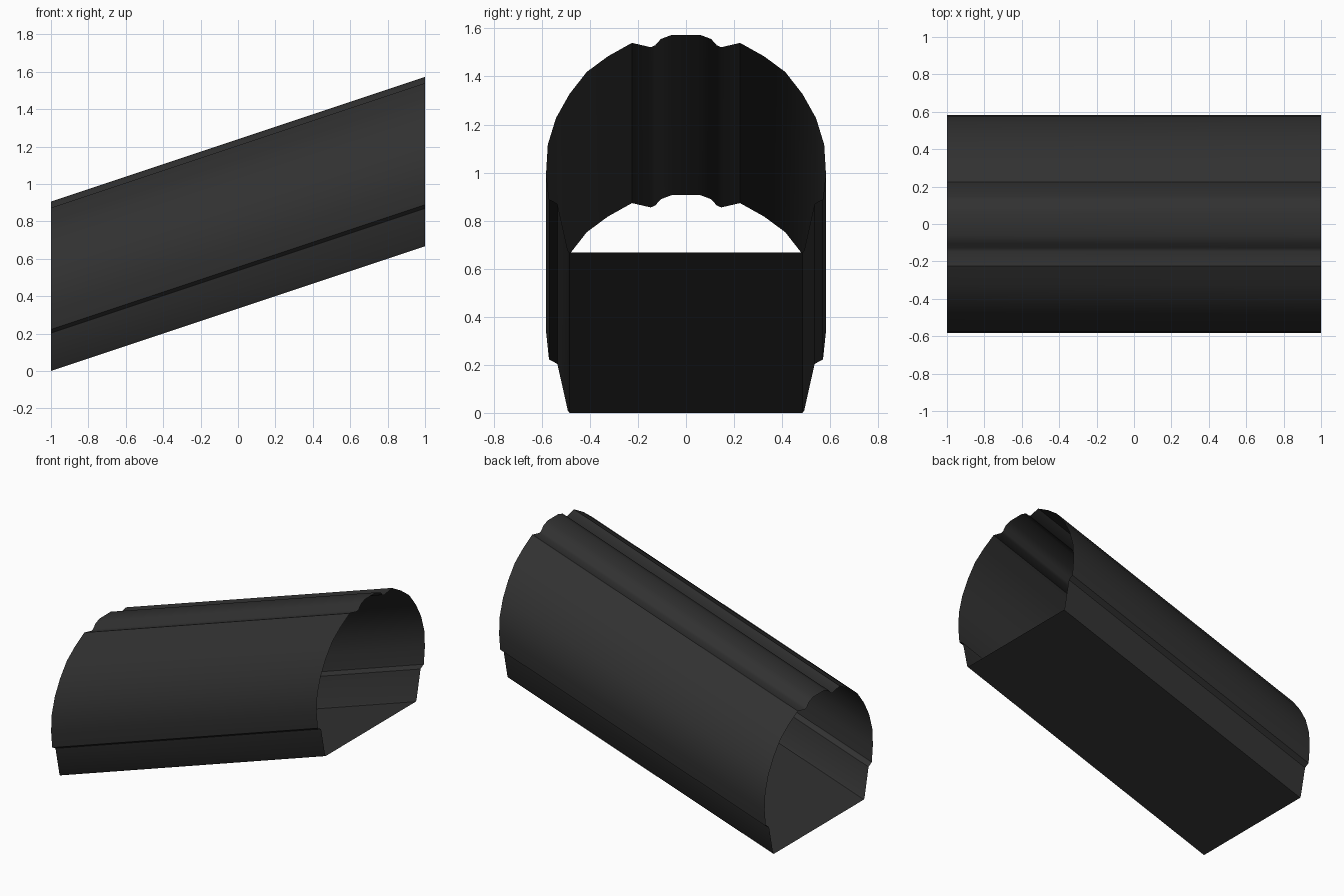
import bpy, bmesh, math

if "Cube" in bpy.data.objects:
    bpy.data.objects.remove(bpy.data.objects["Cube"])

SLOPE = 2 / 3          # total rise from the low end to the high end
# right half of the cross-section (y, z) at the low end, floor to crown
half = [(0.485, 0.0), (0.492, 0.01), (0.535, 0.203), (0.55, 0.212), (0.57, 0.222),
        (0.582, 0.335), (0.575, 0.45), (0.541, 0.56), (0.485, 0.66),
        (0.413, 0.752), (0.325, 0.817), (0.225, 0.873),
        (0.147, 0.855), (0.128, 0.863), (0.105, 0.889), (0.06, 0.906)]
loop = half + [(-y, z) for y, z in reversed(half)]

paint = bpy.data.materials.new("charcoal")
paint.diffuse_color = (0.03, 0.03, 0.03, 1)
paint.use_nodes = True
paint.node_tree.nodes["Principled BSDF"].inputs["Base Color"].default_value = paint.diffuse_color

# open-ended sloping passage shell
bm = bmesh.new()
low = [bm.verts.new((-1, y, z)) for y, z in loop]
high = [bm.verts.new((1, y, z + SLOPE)) for y, z in loop]
n = len(loop)
for i in range(n):
    j = (i + 1) % n
    bm.faces.new((low[i], low[j], high[j], high[i]))
bmesh.ops.recalc_face_normals(bm, faces=bm.faces)
# make the crown face outwards
bm.normal_update()
if max(bm.faces, key=lambda f: f.calc_center_median().z).normal.z < 0:
    bmesh.ops.reverse_faces(bm, faces=bm.faces)
mesh = bpy.data.meshes.new("sloping_tunnel")
bm.to_mesh(mesh)
bm.free()
mesh.materials.append(paint)
tunnel = bpy.data.objects.new("sloping_tunnel", mesh)
bpy.context.collection.objects.link(tunnel)

# smooth the arcs, keep the rib and skirt edges crisp
bpy.context.view_layer.objects.active = tunnel
tunnel.select_set(True)
bpy.ops.object.shade_smooth_by_angle(angle=math.radians(35))
